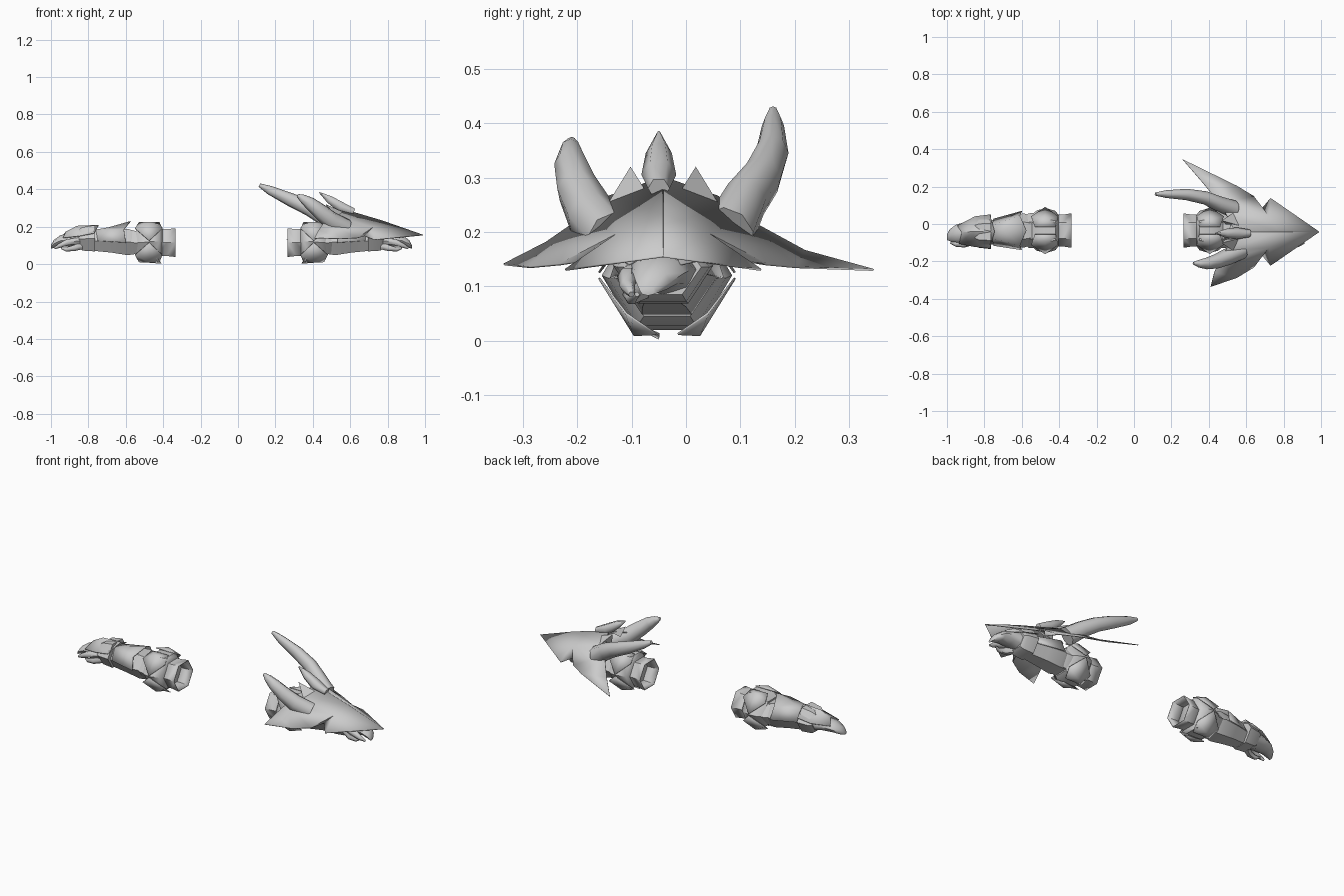
import bpy, bmesh, math
from mathutils import Vector

grey = bpy.data.materials.new("plain grey")
grey.diffuse_color = (0.6, 0.6, 0.6, 1)


def make(name, verts, faces, fx=lambda x: x, thick=0, angle=40):
    me = bpy.data.meshes.new(name)
    me.from_pydata([(fx(x), y, z) for x, y, z in verts], [], faces)
    bm = bmesh.new()
    bm.from_mesh(me)
    bmesh.ops.recalc_face_normals(bm, faces=bm.faces)
    bm.to_mesh(me)
    bm.free()
    me.materials.append(grey)
    ob = bpy.data.objects.new(name, me)
    bpy.context.collection.objects.link(ob)
    if thick:
        mod = ob.modifiers.new("thickness", 'SOLIDIFY')
        mod.thickness, mod.offset = thick, 0
    bpy.ops.object.select_all(action='DESELECT')
    ob.select_set(True)
    bpy.context.view_layer.objects.active = ob
    bpy.ops.object.shade_smooth_by_angle(angle=math.radians(angle))
    return ob


def bridge(rings, n, caps):
    faces = [(r * n + i, r * n + (i + 1) % n, (r + 1) * n + (i + 1) % n, (r + 1) * n + i)
             for r in range(rings - 1) for i in range(n)]
    if caps:
        faces += [tuple(range(n)), tuple(range((rings - 1) * n, rings * n))]
    return faces


# Loft along x; each ring is (x, centre y, centre z, half width, half height)
def loft(name, rings, fx, n=6, caps=True, thick=0, angle=40):
    verts = []
    for x, cy, cz, ry, rz in rings:
        for i in range(n):
            a = math.tau * i / n
            verts.append((x, cy + ry * math.cos(a), cz + rz * math.sin(a) / math.sin(math.pi / 3)))
    return make(name, verts, bridge(len(rings), n, caps), fx, thick, angle)


# Tapered tube along a path of (x, y, z, radius)
def tube(name, path, fx=lambda x: x, n=6, flat=1.0):
    pts = [Vector(p[:3]) for p in path]
    verts = []
    for i, p in enumerate(pts):
        d = (pts[min(i + 1, len(pts) - 1)] - pts[max(i - 1, 0)]).normalized()
        side = d.cross(Vector((0, 0, 1))).normalized()
        up = side.cross(d)
        for k in range(n):
            a = math.tau * k / n
            verts.append(tuple(p + path[i][3] * (side * math.cos(a) * flat + up * math.sin(a))))
    return make(name, verts, bridge(len(pts), n, True), fx, angle=60)


# One armoured arm, its hand towards -x
def arm(side, fx):
    c = -0.035
    loft(side + "_sleeve", [(-.335, c, .115, .09, .075), (-.38, c, .115, .083, .07),
                            (-.44, c, .115, .083, .07)], fx, caps=False, thick=.004)
    loft(side + "_elbow_band", [(-.405, c, .12, .085, .075), (-.42, c, .12, .105, .095),
                                (-.47, c, .12, .12, .10), (-.52, c, .115, .108, .088),
                                (-.545, c, .115, .085, .07)], fx)
    loft(side + "_elbow_cuff", [(-.50, c, .11, .095, .065), (-.565, c, .115, .092, .06),
                                (-.58, c, .115, .075, .055)], fx)
    # raised five-sided plates above and below the elbow
    for nm, z0, z1, s in (("top", .222, .19, 1), ("bottom", .012, .05, -1)):
        for e in (1, -1):
            rim = [(-.53, c + e * .02, z0), (-.42, c + e * .02, z0),
                   (-.405, c + e * .075, z1), (-.475, c + e * .125, z1 - s * .065),
                   (-.55, c + e * .075, z1)]
            make(f"{side}_elbow_{nm}_plate_{'back' if e > 0 else 'front'}",
                 rim + [(-.475, c + e * .06, z0 + s * .002)],
                 [(i, (i + 1) % 5, 5) for i in range(5)], fx, thick=.004)
    make(side + "_elbow_fin", [(-.41, -.05, .004), (-.43, -.10, .03), (-.53, -.10, .035),
                               (-.51, -.05, .012)], [(0, 1, 2, 3)], fx, thick=.004)
    loft(side + "_forearm", [(-.54, c, .115, .075, .06), (-.59, c, .118, .092, .07),
                             (-.68, -.04, .122, .08, .06), (-.78, -.045, .125, .062, .053)], fx)
    # pointed guard lying along the forearm
    make(side + "_forearm_guard",
         [(-.76, -.075, .183), (-.76, -.01, .183), (-.61, .045, .185), (-.575, c, .228),
          (-.61, -.115, .185), (-.69, c, .195), (-.60, .068, .115), (-.60, -.138, .115),
          (-.75, .027, .125), (-.75, -.115, .125)],
         [(0, 1, 5), (1, 2, 5), (2, 3, 5), (3, 4, 5), (4, 0, 5), (1, 8, 6, 2), (0, 4, 7, 9)],
         fx, thick=.004)
    loft(side + "_wrist_cuff", [(-.765, -.042, .138, .092, .07), (-.83, -.042, .135, .085, .063),
                                (-.85, -.042, .135, .07, .05)], fx)
    # plate over the back of the hand
    make(side + "_hand_plate",
         [(-.745, -.04, .208), (-.77, .05, .165), (-.77, -.13, .165), (-.86, -.04, .203),
          (-.85, .04, .15), (-.85, -.122, .15), (-.92, -.045, .172), (-.945, -.01, .14),
          (-.935, -.105, .14)],
         [(0, 1, 4, 3), (0, 3, 5, 2), (3, 4, 7, 6), (3, 6, 8, 5)], fx, thick=.004)
    loft(side + "_palm", [(-.82, -.042, .13, .065, .045), (-.89, -.045, .132, .058, .033),
                          (-.95, -.05, .125, .048, .025), (-.985, -.06, .108, .032, .018),
                          (-1.0, -.07, .092, .015, .008)], fx, n=8, angle=60)
    tube(side + "_index_finger", [(-.85, -.09, .125, .02), (-.91, -.108, .118, .018),
                                  (-.95, -.108, .10, .014), (-.98, -.10, .085, .006)], fx)
    tube(side + "_thumb", [(-.83, -.075, .10, .022), (-.88, -.10, .085, .018),
                           (-.92, -.10, .078, .012), (-.945, -.09, .085, .005)], fx)


arm("left", lambda x: x)
arm("right", lambda x: -.07 - x)

# Winged arrowhead shield over the right arm, one half at a time
MID = -.042
for side, s, tip, inner in (("back", 1, (.26, .387, .13), (.37, .26, .165)),
                            ("front", -1, (.41, .293, .14), (.43, .215, .18))):
    half = [(.99, 0, .155), (.77, 0, .232), (.54, 0, .30), (.72, .085, .195), (.49, .10, .265),
            (.73, .18, .13), (.675, .115, .15), (.64, .19, .14), (.55, .245, .135),
            tip, inner, (.46, .15, .225)]
    make("shield_" + side, [(x, MID + s * u, z) for x, u, z in half],
         [(0, 1, 3), (0, 3, 5), (1, 2, 4, 3), (5, 6, 3), (3, 6, 7), (3, 7, 11), (3, 11, 4),
          (7, 8, 11), (8, 10, 11), (8, 9, 10)], thick=.004)
    # small pointed crest spike
    make("crest_spike_" + side,
         [(.56, MID + s * .035, .28), (.53, MID + s * .10, .255), (.49, MID + s * .04, .26),
          (.47, MID + s * .06, .32)], [(0, 1, 3), (1, 2, 3), (2, 0, 3), (0, 2, 1)])

# Centre crest spike and the two large horns
tube("crest_spike_centre", [(.62, -.05, .28, .02), (.55, -.05, .305, .032),
                            (.49, -.05, .345, .024), (.435, -.05, .383, .003)])
tube("horn_back", [(.53, .08, .20, .055), (.45, .11, .26, .047), (.38, .14, .30, .042),
                   (.28, .158, .345, .036), (.17, .16, .395, .024), (.115, .16, .422, .01)], n=8, flat=.85)
tube("horn_front", [(.58, -.14, .19, .05), (.50, -.175, .23, .05), (.44, -.20, .28, .043),
                    (.385, -.212, .325, .034), (.345, -.212, .352, .022), (.318, -.21, .368, .008)], n=8, flat=.9)
